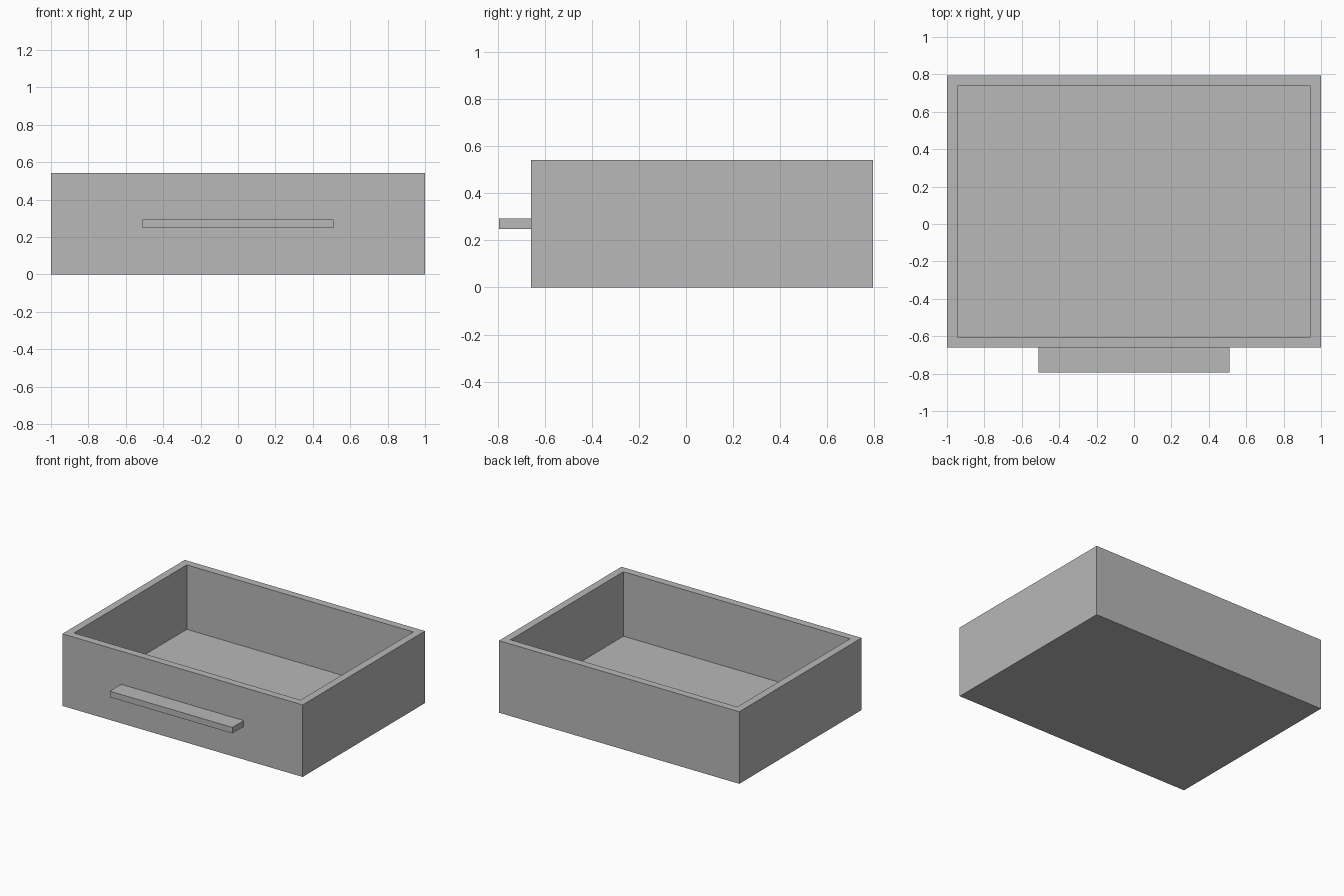
import bpy
import bmesh
from mathutils import Vector

cube = bpy.data.objects.get("Cube")
if cube:
    bpy.data.objects.remove(cube, do_unlink=True)

grey = bpy.data.materials.new("plain grey")
grey.use_nodes = True
colour = (0.48, 0.48, 0.48, 1)
grey.diffuse_color = colour
grey.node_tree.nodes["Principled BSDF"].inputs["Base Color"].default_value = colour


def box(name, low, high, hollow=None):
    """Box between two corners; hollow = (wall, floor) opens it at the top."""
    low, high = Vector(low), Vector(high)
    bm = bmesh.new()
    bmesh.ops.create_cube(bm, size=1)
    for v in bm.verts:
        v.co = (low + high) / 2 + v.co * (high - low)
    if hollow:
        wall, floor = hollow
        bm.normal_update()
        top = max(bm.faces, key=lambda f: f.normal.z)
        # Inset the rim, then push the opening down to the floor
        bmesh.ops.inset_region(bm, faces=[top], thickness=wall, use_even_offset=True)
        pushed = bmesh.ops.extrude_discrete_faces(bm, faces=[top])["faces"]
        for v in pushed[0].verts:
            v.co.z = floor
    bmesh.ops.recalc_face_normals(bm, faces=bm.faces)
    mesh = bpy.data.meshes.new(name)
    bm.to_mesh(mesh)
    bm.free()
    mesh.materials.append(grey)
    obj = bpy.data.objects.new(name, mesh)
    bpy.context.collection.objects.link(obj)
    return obj


# Open drawer tray
box("drawer_tray", (-1, -0.66, 0), (1, 0.795, 0.542), hollow=(0.057, 0.057))

# Flat pull across the front
box("drawer_handle", (-0.51, -0.795, 0.248), (0.51, -0.66, 0.293))
